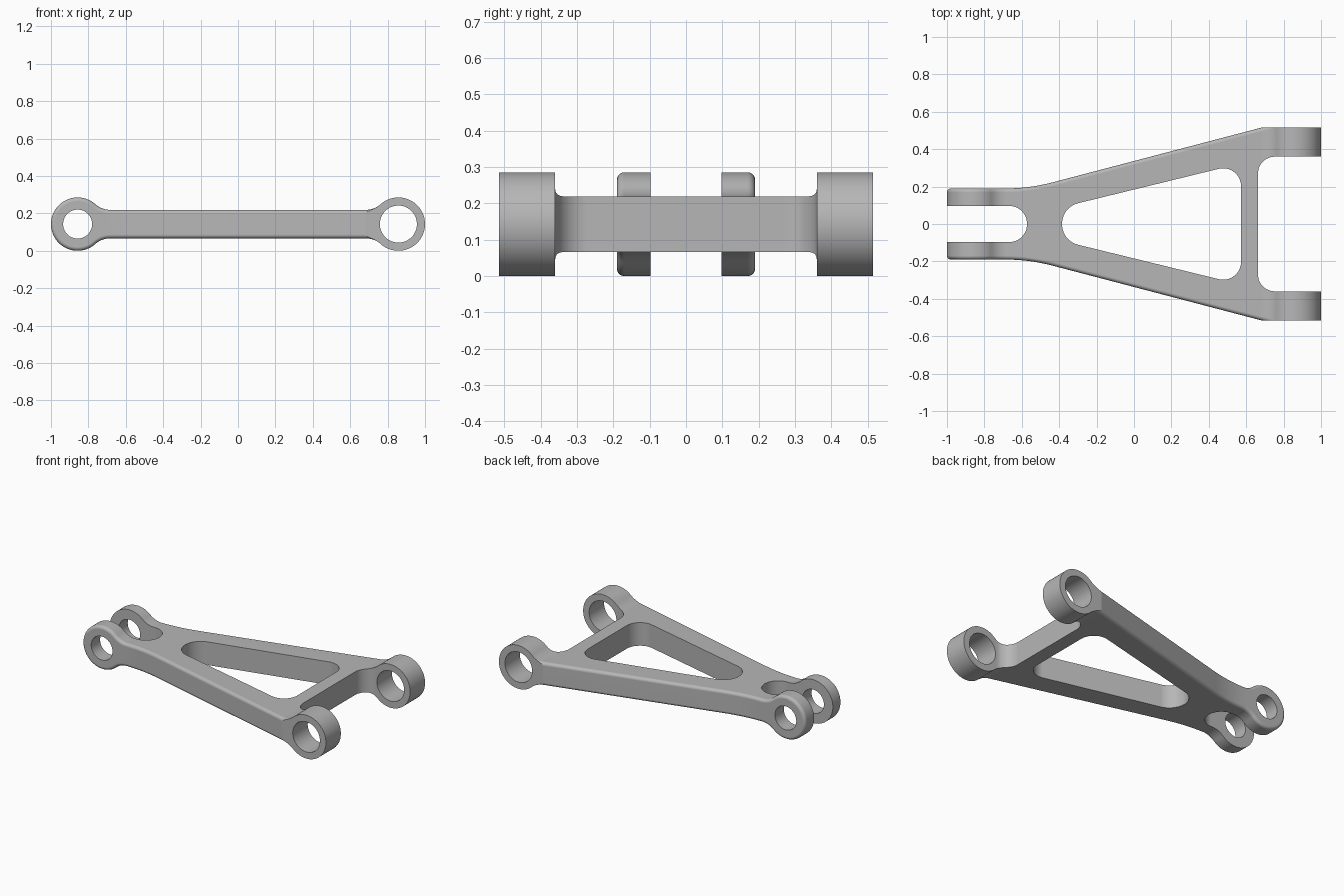
import bpy, bmesh, math
from mathutils import Vector

if "Cube" in bpy.data.objects:
    bpy.data.objects.remove(bpy.data.objects["Cube"], do_unlink=True)

MID = 0.1425            # centre height, also the eye radius
EYE_X = 1 - MID         # distance of both eye axes from the centre
HALF = 0.076            # half thickness of the arm web
BLEND = 0.12            # radius blending the web into the eyes
WIDE = 0.515            # half width over the rear lugs

metal = bpy.data.materials.new("satin grey metal")
metal.use_nodes = True
grey = (0.47, 0.47, 0.47, 1)
metal.diffuse_color = grey
metal.node_tree.nodes["Principled BSDF"].inputs["Base Color"].default_value = grey


def arc(cx, cy, r, a0, a1, steps):
    angles = [a0 + (a1 - a0) * k / steps for k in range(steps + 1)]
    return [Vector((cx + r * math.cos(a), cy + r * math.sin(a))) for a in angles]


def rounded(corners):
    """Polygon with a fillet radius given for every corner."""
    out = []
    for i, (x, y, r) in enumerate(corners):
        p = Vector((x, y))
        if r == 0:
            out.append(p)
            continue
        a = (Vector(corners[i - 1][:2]) - p).normalized()
        b = (Vector(corners[(i + 1) % len(corners)][:2]) - p).normalized()
        half = a.angle(b) / 2
        c = p + (a + b).normalized() * r / math.sin(half)
        start, end = (p + d * r / math.tan(half) - c for d in (a, b))
        a0 = math.atan2(start.y, start.x)
        turn = math.atan2(end.y, end.x) - a0
        turn = (turn + math.pi) % (2 * math.pi) - math.pi
        out += arc(c.x, c.y, r, a0, a0 + turn, 12)
    return out


def prism(name, points, axis, low, high):
    """Extrude a flat outline along y or z."""
    bm = bmesh.new()
    if axis == "y":
        rings = [[bm.verts.new((p.x, d, p.y)) for p in points] for d in (low, high)]
    else:
        rings = [[bm.verts.new((p.x, p.y, d)) for p in points] for d in (low, high)]
    for ring in rings:
        bm.faces.new(ring)
    for i in range(len(points)):
        bm.faces.new((rings[0][i - 1], rings[0][i], rings[1][i], rings[1][i - 1]))
    bmesh.ops.recalc_face_normals(bm, faces=bm.faces)
    mesh = bpy.data.meshes.new(name)
    bm.to_mesh(mesh)
    bm.free()
    mesh.materials.append(metal)
    obj = bpy.data.objects.new(name, mesh)
    bpy.context.collection.objects.link(obj)
    return obj


def combine(target, tool, operation):
    """Apply a boolean and discard its tool."""
    bpy.context.view_layer.objects.active = target
    mod = target.modifiers.new("cut", "BOOLEAN")
    mod.operation, mod.solver, mod.object = operation, "EXACT", tool
    bpy.ops.object.modifier_apply(modifier=mod.name)
    bpy.data.objects.remove(tool, do_unlink=True)


def mirrored(half):
    return half + [(x, -y, r) for x, y, r in reversed(half)]


# Plan outline: fork, widening arms, rear lugs
plan = mirrored([(-0.572, 0.097, 0.096), (-1.1, 0.097, 0), (-1.1, 0.19, 0),
                 (-0.56, 0.19, 1.0), (1.1, 0.625, 0),
                 (1.1, 0.36, 0), (0.663, 0.36, 0.09)])
body = prism("control_arm", rounded(plan), "z", -0.1, 0.4)

# Side profile: round eyes blended into a thin web
lift = HALF + BLEND
dx = math.sqrt((MID + BLEND) ** 2 - lift ** 2)
quarter = arc(EYE_X - dx, lift, BLEND, -math.pi / 2, math.atan2(-lift, dx), 10)
quarter += arc(EYE_X, 0, MID, math.atan2(lift, -dx), 0, 28)[1:]


def flip(sx, sz):
    return [Vector((p.x * sx, p.y * sz)) for p in quarter]


side = quarter + flip(1, -1)[::-1][1:] + flip(-1, -1) + flip(-1, 1)[::-1][1:]
side = [p + Vector((0, MID)) for p in side]
combine(body, prism("side_profile", side, "y", -0.8, 0.8), "INTERSECT")

# Soft outer edges along the arms and fork
bm = bmesh.new()
bm.from_mesh(body.data)
bmesh.ops.remove_doubles(bm, verts=bm.verts, dist=1e-5)
bm.normal_update()


def outer(face):
    c = face.calc_center_median()
    return abs(face.normal.y) > 0.9 and face.normal.y * c.y > 0 and abs(c.y) > 0.15


soft = [e for e in bm.edges if len(e.link_faces) == 2
        and sum(outer(f) for f in e.link_faces) == 1
        and e.calc_face_angle() > 1]
bmesh.ops.bevel(bm, geom=soft, offset=0.02, offset_type="OFFSET", segments=8,
                profile=0.5, affect="EDGES", clamp_overlap=False)
bm.to_mesh(body.data)
bm.free()

# Flat outer faces of the rear lugs
slab = rounded(mirrored([(-1.2, WIDE, 0), (1.2, WIDE, 0)]))
combine(body, prism("lug_trim", slab, "z", -0.1, 0.4), "INTERSECT")

# Triangular window between the arms
window = mirrored([(-0.385, 0.09, 0.1145), (0.572, 0.324, 0.095)])
combine(body, prism("window_cutter", rounded(window), "z", -0.1, 0.4), "DIFFERENCE")

# Pin holes through the fork and the rear lugs
for x, radius in ((-EYE_X, 0.0775), (EYE_X, 0.099)):
    ring = arc(x, MID, radius, 0, 2 * math.pi, 64)[:-1]
    combine(body, prism("hole_cutter", ring, "y", -0.8, 0.8), "DIFFERENCE")

# Smooth the curves and keep flat faces flat
bpy.ops.object.select_all(action="DESELECT")
body.select_set(True)
bpy.context.view_layer.objects.active = body
bpy.ops.object.shade_smooth_by_angle(angle=0.22)
normals = body.modifiers.new("flat normals", "WEIGHTED_NORMAL")
normals.keep_sharp = True
